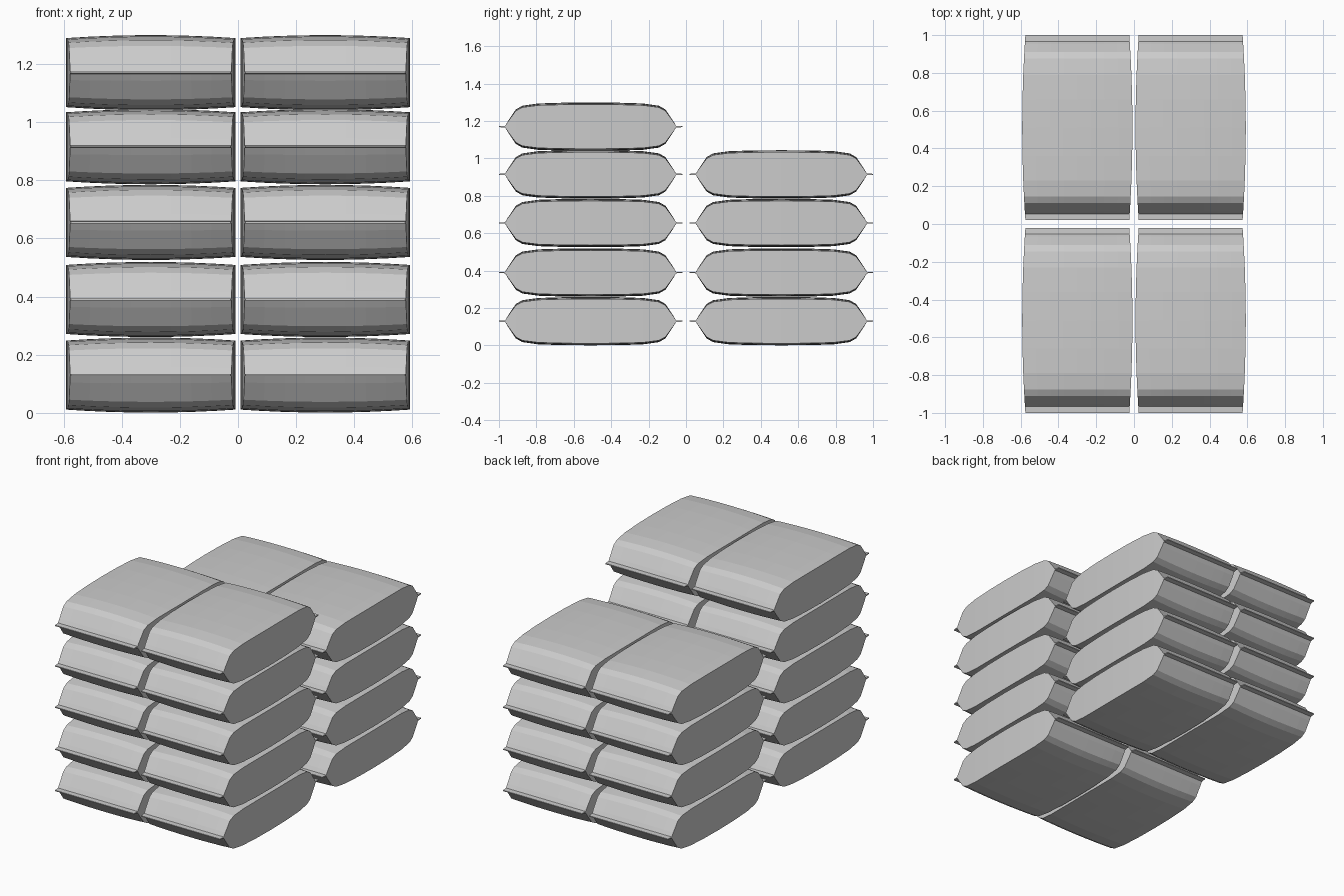
import bpy
import bmesh

cube = bpy.data.objects.get("Cube")
if cube:
    bpy.data.objects.remove(cube, do_unlink=True)

grey = bpy.data.materials.new("sack_grey")
grey.use_nodes = True
colour = (0.6, 0.6, 0.6, 1)
grey.diffuse_color = colour
grey.node_tree.nodes["Principled BSDF"].inputs["Base Color"].default_value = colour

# Half outline of a sack seen from its end: distance from centre, half height
HALF = [(0.49, 0.003), (0.457, 0.004), (0.443, 0.028), (0.40, 0.092), (0.365, 0.112),
        (0.28, 0.124), (0.15, 0.128)]
OUTLINE = [(-y, h) for y, h in HALF] + [(0, 0.129)] + HALF[::-1]
STATIONS = 8


def sack_mesh():
    """Pillow-shaped sack with flat seams at both ends and gently bulging sides."""
    bm = bmesh.new()

    def sheet(side):
        rows = []
        for i in range(STATIONS + 1):
            u = 2 * i / STATIONS - 1
            row = []
            for y, h in OUTLINE:
                half_width = 0.275 + 0.017 * (1 - (y / 0.49) ** 2)
                sag = 1 - 0.08 * u * u if h > 0.01 else 1
                row.append(bm.verts.new((u * half_width, y, side * h * sag)))
            rows.append(row)
        for a, b in zip(rows, rows[1:]):
            for j in range(len(a) - 1):
                bm.faces.new((a[j], a[j + 1], b[j + 1], b[j]))
        return rows

    top, bottom = sheet(1), sheet(-1)
    # End caps
    for k in (0, -1):
        for j in range(len(OUTLINE) - 1):
            bm.faces.new((top[k][j], top[k][j + 1], bottom[k][j + 1], bottom[k][j]))
    # Seam edges
    for j in (0, -1):
        for i in range(STATIONS):
            bm.faces.new((top[i][j], top[i + 1][j], bottom[i + 1][j], bottom[i][j]))
    bmesh.ops.recalc_face_normals(bm, faces=bm.faces)
    mesh = bpy.data.meshes.new("sack")
    bm.to_mesh(mesh)
    bm.free()
    mesh.materials.append(grey)
    return mesh


# Two stacks of paired sacks, the front one a layer taller
mesh = sack_mesh()
LAYERS = [0.13, 0.39, 0.655, 0.915, 1.17]
for stack, y, count in (("front", -0.51, 5), ("back", 0.51, 4)):
    for layer, z in enumerate(LAYERS[:count], 1):
        for side, x in (("left", 0.3), ("right", -0.3)):
            sack = bpy.data.objects.new(f"{stack}_{side}_sack_{layer}", mesh)
            sack.location = (x, y, z)
            bpy.context.collection.objects.link(sack)
